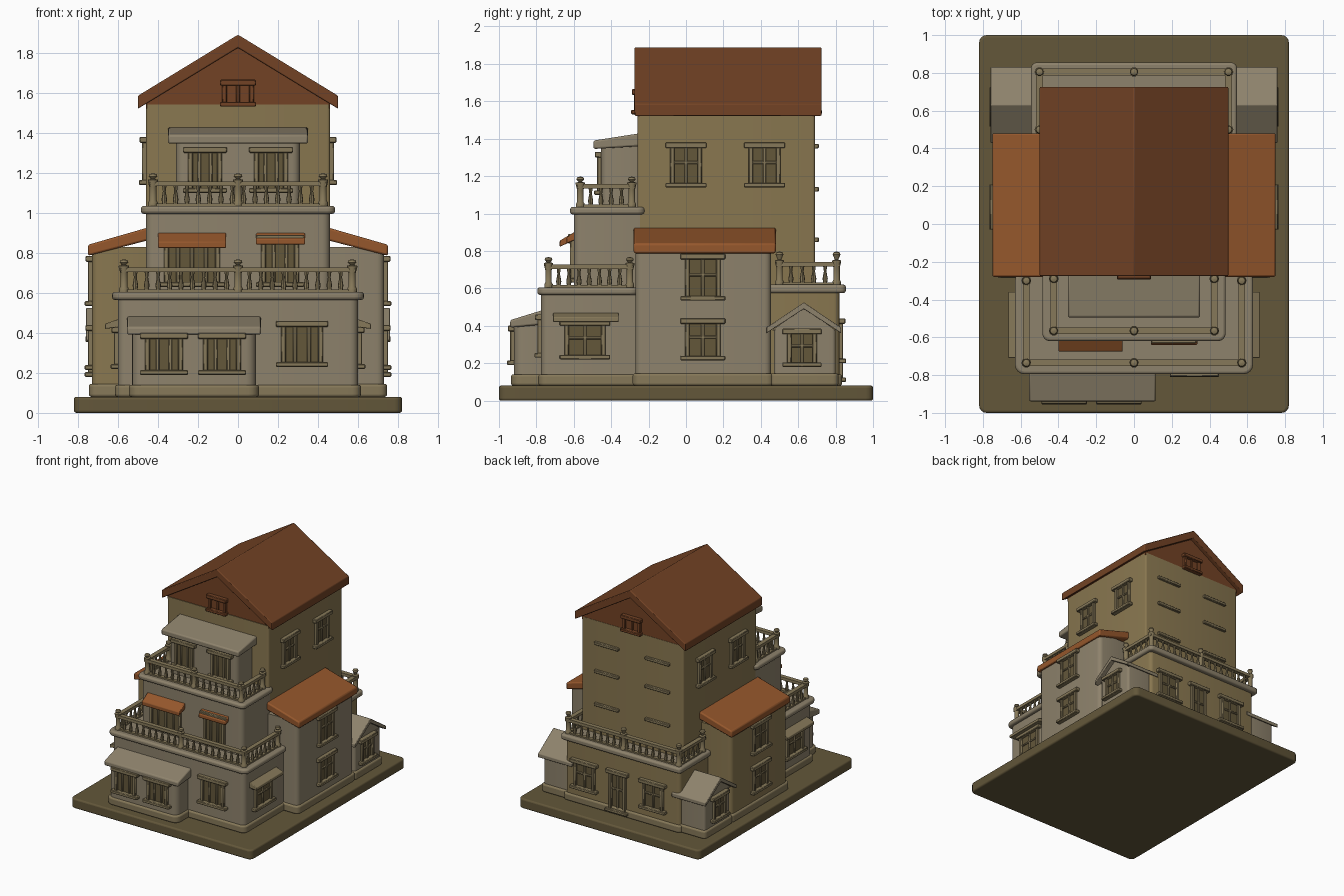
import bpy, bmesh, math
from mathutils import Matrix, Vector

if "Cube" in bpy.data.objects:
    bpy.data.objects.remove(bpy.data.objects["Cube"])


def material(name, c):
    m = bpy.data.materials.new(name)
    m.diffuse_color = (*c, 1)
    m.use_nodes = True
    m.node_tree.nodes["Principled BSDF"].inputs["Base Color"].default_value = m.diffuse_color
    return m


STONE = material("grey_stone", (0.27, 0.225, 0.15))
OCHRE = material("ochre_plaster", (0.25, 0.185, 0.08))
TRIM = material("trim", (0.24, 0.19, 0.10))
ROOF = material("brown_tile", (0.17, 0.055, 0.018))
TILE = material("orange_tile", (0.30, 0.095, 0.025))
EARTH = material("earth", (0.125, 0.095, 0.042))


def finish(name, bm, mat, bevel=0, segs=2):
    bmesh.ops.recalc_face_normals(bm, faces=bm.faces)
    me = bpy.data.meshes.new(name)
    bm.to_mesh(me)
    bm.free()
    ob = bpy.data.objects.new(name, me)
    bpy.context.collection.objects.link(ob)
    me.materials.append(mat)
    if bevel:
        b = ob.modifiers.new("bevel", 'BEVEL')
        b.width, b.segments = bevel, segs
    bpy.ops.object.select_all(action='DESELECT')
    ob.select_set(True)
    bpy.context.view_layer.objects.active = ob
    bpy.ops.object.shade_smooth_by_angle(angle=math.radians(35))
    return ob


def box(bm, x0, x1, y0, y1, z0, z1, mat=Matrix()):
    m = (mat @ Matrix.Translation(((x0 + x1) / 2, (y0 + y1) / 2, (z0 + z1) / 2))
         @ Matrix.Diagonal((x1 - x0, y1 - y0, z1 - z0, 1)))
    return bmesh.ops.create_cube(bm, size=1, matrix=m)['verts']


def block(name, x0, x1, y0, y1, z0, z1, mat, r=0.03, edge=0):
    """Box with rounded upright corners and an optional softened rim."""
    bm = bmesh.new()
    box(bm, x0, x1, y0, y1, z0, z1)
    up = [e for e in bm.edges if abs(e.verts[0].co.z - e.verts[1].co.z) > 1e-4]
    bmesh.ops.bevel(bm, geom=up, offset=r, segments=4, profile=0.5, affect='EDGES')
    ob = finish(name, bm, mat)
    if edge:
        b = ob.modifiers.new("rim", 'BEVEL')
        b.width, b.segments, b.limit_method, b.angle_limit = edge, 3, 'ANGLE', 1.0
    return ob


def prism(name, pts, axis, a, b, mat, bevel=0.008):
    """Extrude a closed profile along x (y,z points) or along y (x,z points)."""
    bm = bmesh.new()
    at = lambda p, t: (t, p[0], p[1]) if axis == 'x' else (p[0], t, p[1])
    f = bm.faces.new([bm.verts.new(at(p, a)) for p in pts])
    ext = bmesh.ops.extrude_face_region(bm, geom=[f])['geom']
    d = Vector((b - a, 0, 0) if axis == 'x' else (0, b - a, 0))
    bmesh.ops.translate(bm, verts=[g for g in ext if isinstance(g, bmesh.types.BMVert)], vec=d)
    return finish(name, bm, mat, bevel)


def lathe(bm, x, y, profile, n=8):
    rings = [[bm.verts.new((x + r * math.cos(6.28319 * i / n), y + r * math.sin(6.28319 * i / n), z))
              for i in range(n)] for r, z in profile]
    for a, b in zip(rings, rings[1:]):
        for i in range(n):
            bm.faces.new((a[i], a[(i + 1) % n], b[(i + 1) % n], b[i]))
    bm.faces.new(rings[0])
    bm.faces.new(rings[-1])


def railing(name, path, z, ball=0.165, h=0.125):
    bm = bmesh.new()
    posts = list(path) + [(0, path[1][1])]
    for (xa, ya), (xb, yb) in zip(path, path[1:]):
        x0, x1, y0, y1 = min(xa, xb), max(xa, xb), min(ya, yb), max(ya, yb)
        box(bm, x0 - .018, x1 + .018, y0 - .018, y1 + .018, z + h - .024, z + h)
        box(bm, x0 - .015, x1 + .015, y0 - .015, y1 + .015, z, z + .015)
        n = max(2, round((x1 - x0 + y1 - y0) / 0.058))
        for i in range(1, n):
            t = i / n
            lathe(bm, xa + (xb - xa) * t, ya + (yb - ya) * t,
                  [(.008, z), (.014, z + .035), (.007, z + .075), (.011, z + h - .02)])
    for x, y in posts:
        lathe(bm, x, y, [(.024, z), (.024, z + .02), (.018, z + .03), (.018, z + h - .03),
                         (.026, z + h), (.026, z + h + .008), (.01, z + h + .012),
                         (.022, z + ball - .015), (.018, z + ball - .004), (.004, z + ball)], 10)
    finish(name, bm, TRIM)


def window(name, x, y, z0, z1, w, turn=0, bars=1, cross=True, over=.025):
    """Framed window; built facing -y, then turned about z."""
    m = Matrix.Translation((x, y, 0)) @ Matrix.Rotation(math.radians(turn), 4, 'Z')
    bm = bmesh.new()
    h, t = w / 2, .024
    for s in (-1, 1):
        c = s * (h - t / 2)
        box(bm, c - t / 2, c + t / 2, -.02, .02, z0, z1, m)
    box(bm, -h - over, h + over, -.032, .02, z1 - .03, z1, m)
    box(bm, -h - over, h + over, -.036, .02, z0, z0 + .024, m)
    for i in range(1, bars + 1):
        c = -h + w * i / (bars + 1)
        box(bm, c - .009, c + .009, -.012, .02, z0, z1, m)
    if cross:
        zc = z0 + (z1 - z0) * .55
        box(bm, -h, h, -.012, .02, zc - .008, zc + .008, m)
    finish(name, bm, TRIM, .004, 1)
    bm = bmesh.new()
    box(bm, -h + t, h - t, -.003, .01, z0 + .01, z1 - .01, m)
    finish(name + "_pane", bm, EARTH)


# ground slab
block("ground_slab", -.82, .82, -1, 1, 0, .08, EARTH, .04, .012)

# main tower with gable and roof
block("tower", -.46, .46, -.26, .69, .08, 1.54, OCHRE, .015)
prism("tower_gable", [(-.46, 1.52), (.46, 1.52), (.46, 1.56), (0, 1.845), (-.46, 1.56)], 'y', -.255, .688, ROOF, 0)
prism("tower_roof", [(-.5, 1.52), (-.5, 1.585), (0, 1.89), (.5, 1.585), (.5, 1.52), (0, 1.825)],
      'y', -.275, .725, ROOF, .006)

# side wings, their roofs, and the small gabled annexes behind them
for s, side in ((-1, "left"), (1, "right")):
    lo, hi = sorted((s * .4, s * .73))
    block(side + "_wing", lo, hi, -.27, .455, .08, .83, OCHRE if s < 0 else STONE, .035)
    block(side + "_wing_plinth", lo - .015, hi + .015, -.285, .47, .08, .145, TRIM, .04, .012)
    prism(side + "_wing_roof", [(s * .42, .935), (s * .75, .84), (s * .75, .785), (s * .42, .87)],
          'y', -.28, .48, TILE, .01)
    lo, hi = sorted((s * .45, s * .73))
    block(side + "_annex", lo, hi, .47, .80, .08, .38, STONE, .02)
    block(side + "_annex_plinth", lo - .015, hi + .015, .45, .815, .08, .145, TRIM, .03, .012)
    lo, hi = sorted((s * .45, s * .725))
    prism(side + "_annex_gable", [(.46, .375), (.80, .375), (.63, .50)], 'x', lo, hi, STONE, 0)
    lo, hi = sorted((s * .45, s * .76))
    prism(side + "_annex_roof", [(.43, .36), (.43, .39), (.63, .525), (.83, .39), (.83, .36), (.63, .49)],
          'x', lo, hi, STONE, .004)
    t = 90 * s
    window(side + "_wing_window_upper", s * .73, .09, .535, .785, .19, t)
    window(side + "_wing_window_lower", s * .73, .09, .215, .44, .19, t)
    window(side + "_annex_window", s * .73, .62, .18, .385, .16, t)
    window(side + "_front_block_window", s * .6, -.54, .22, .43, .22, t)
    for y in (0, .42):
        window(side + "_tower_window", s * .46, y, 1.14, 1.38, .17, t)
    prism(side + "_front_block_hood", [(s * .58, .475), (s * .665, .445), (s * .665, .42), (s * .58, .43)],
          'y', -.71, -.36, TRIM, .004)

# ground-floor front block, balcony, railing
block("front_block", -.6, .6, -.775, -.2, .08, .58, STONE, .04)
block("front_block_plinth", -.615, .615, -.79, -.2, .08, .14, TRIM, .045, .012)
block("front_balcony", -.63, .63, -.795, -.25, .565, .605, STONE, .05, .014)
railing("front_railing", [(-.57, -.3), (-.57, -.735), (.57, -.735), (.57, -.3)], .602)
window("front_window", .32, -.775, .23, .46, .21, 0, 2, False)

# ground-floor front bay
block("front_bay", -.53, .09, -.92, -.7, .08, .43, STONE, .05)
block("front_bay_plinth", -.545, .105, -.935, -.7, .08, .14, TRIM, .055, .012)
prism("front_bay_roof", [(-.73, .495), (-.94, .43), (-.94, .39), (-.73, .41)], 'x', -.555, .115, STONE, .01)
for x in (-.37, -.08):
    window("front_bay_window", x, -.92, .19, .4, .19, 0, 2, False)

# second storey, awnings, balcony
block("second_storey", -.46, .46, -.6, -.2, .59, 1.01, STONE, .04)
block("upper_balcony", -.485, .485, -.62, -.22, .995, 1.035, STONE, .04, .014)
railing("upper_railing", [(-.425, -.29), (-.425, -.565), (.425, -.565), (.425, -.29)], 1.032)
window("second_window_left", -.23, -.6, .63, .87, .28, 0, 3, False)
window("second_window_right", .21, -.6, .63, .89, .19, 0, 2, False)
for n, x0, x1, d in (("left", -.4, -.06, .075), ("right", .09, .335, .04)):
    prism(n + "_awning", [(-.59, .905), (-.6 - d, .885 - d * .4), (-.6 - d, .86 - d * .5), (-.59, .86)],
          'x', x0, x1, TILE, .005)

# third-storey bay
block("upper_bay", -.31, .31, -.455, -.2, 1.03, 1.38, STONE, .04)
prism("upper_bay_roof", [(-.24, 1.43), (-.495, 1.39), (-.495, 1.345), (-.24, 1.36)], 'x', -.35, .35, STONE, .01)
for x in (-.165, .165):
    window("upper_bay_window", x, -.455, 1.1, 1.33, .17, 0, 2, False)

# rear block, terrace, railing, door and windows
block("rear_block", -.52, .52, .4, .82, .08, .59, OCHRE, .03)
block("rear_block_plinth", -.535, .535, .4, .835, .08, .14, TRIM, .035, .012)
block("rear_terrace", -.545, .545, .44, .855, .575, .62, STONE, .03, .014)
railing("rear_railing", [(-.5, .5), (-.5, .805), (.5, .805), (.5, .5)], .616, .18)
window("rear_door", .04, .82, .1, .44, .15, 180)
for x in (-.28, .34):
    window("rear_window", x, .82, .2, .44, .19, 180)

# ledges over and under the sunken rear tower windows
bm = bmesh.new()
for x in (-.23, .23):
    for z in (.86, 1.13, 1.36):
        box(bm, x - .11, x + .11, .68, .71, z - .012, z + .012)
finish("rear_tower_ledges", bm, TRIM, .004, 1)

# attic windows in both gables
for y, t in ((-.257, 0), (.69, 180)):
    window("attic_window", 0, y, 1.53, 1.665, .16, t, 1, False, .01)
for ob in bpy.data.objects:
    if ob.name.startswith("attic_window"):
        ob.data.materials[0] = ROOF
